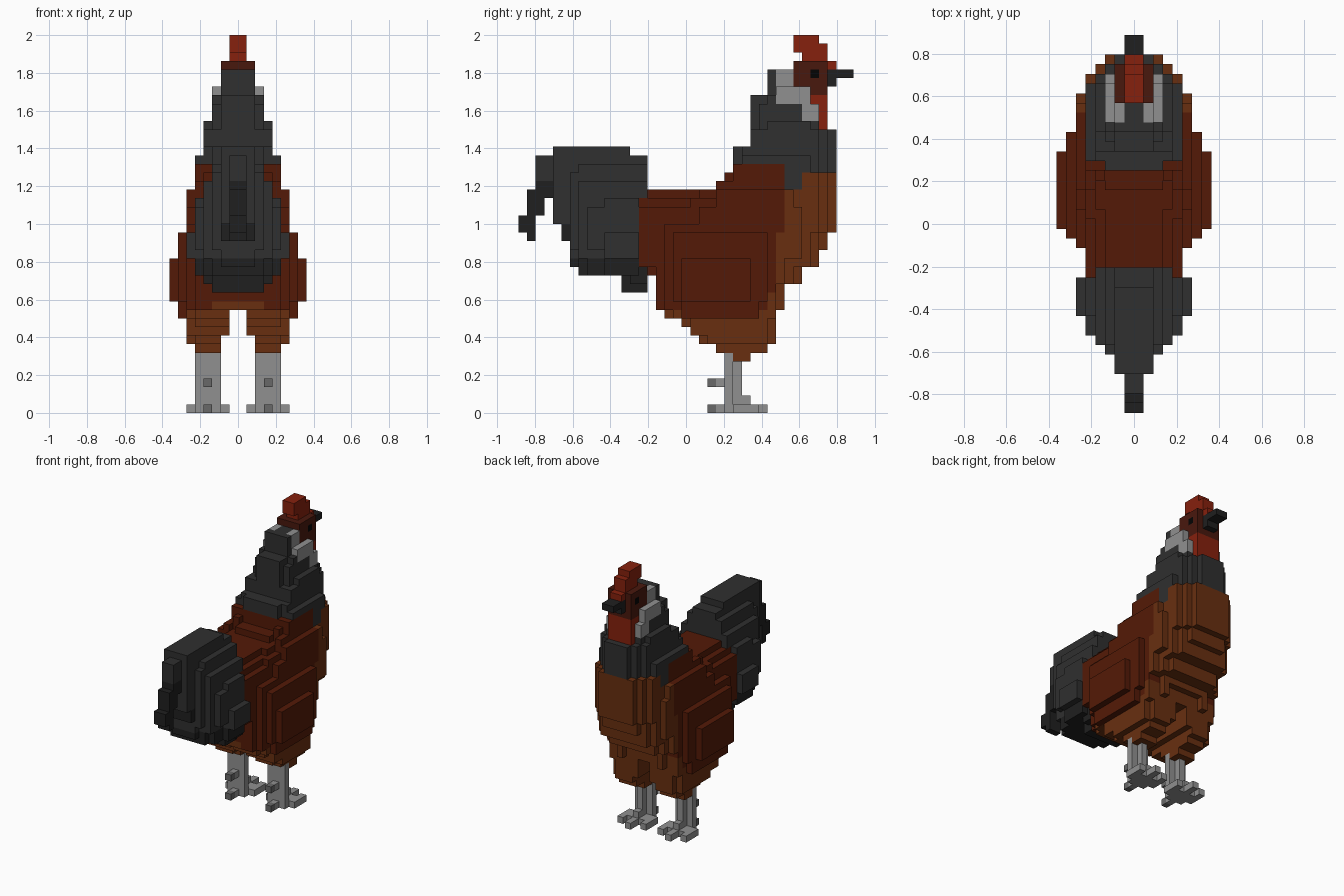
import bpy, bmesh
from mathutils import Vector

if "Cube" in bpy.data.objects:
    bpy.data.objects.remove(bpy.data.objects["Cube"])

S = 2 / 44            # size of one cube
cells = {}            # (x, y, z) cube index -> part name


def fill(part, x0, x1, *boxes):
    """Fill mirrored slabs x0..x1 with side-view boxes (y0, y1, z0, z1)."""
    for y0, y1, z0, z1 in boxes:
        for i in range(x0, x1):
            for j in range(y0, y1):
                for k in range(z0, z1):
                    cells[(i, j, k)] = part
                    cells[(-1 - i, j, k)] = part


# Tail: nested layers, thinnest is the long central sickle
fill("tail", 0, 1, (4, 13, 22, 31), (2, 15, 27, 30), (2, 4, 25, 28), (1, 3, 23, 26),
     (0, 2, 21, 23), (1, 2, 20, 21), (5, 15, 20, 22), (6, 15, 17, 20), (7, 15, 16, 17),
     (12, 15, 14, 16), (13, 15, 22, 30))
fill("tail", 1, 2, (4, 13, 27, 31), (4, 15, 22, 30), (5, 15, 20, 22),
     (6, 15, 17, 20), (7, 15, 16, 17), (12, 15, 14, 16))
fill("tail", 2, 3, (6, 15, 19, 28), (7, 15, 28, 29), (7, 15, 16, 19), (12, 15, 14, 16))
fill("tail", 3, 4, (7, 15, 18, 27), (8, 15, 16, 18), (13, 15, 15, 16))
fill("tail", 4, 5, (8, 14, 19, 24), (10, 14, 16, 25))
fill("tail", 5, 6, (10, 14, 18, 21))

# Body and thighs
belly = [(14, 16, 16, 26), (16, 37, 21, 26), (16, 36, 19, 21), (16, 35, 17, 19),
         (16, 33, 15, 17), (16, 31, 14, 15), (16, 30, 12, 14), (23, 37, 26, 27),
         (25, 37, 27, 28), (25, 33, 28, 29)]
thigh = [(17, 30, 11, 12), (19, 30, 10, 11), (20, 30, 9, 10)]
fill("body", 0, 1, *belly)
fill("body", 1, 2, *belly, *thigh)
fill("body", 2, 3, *belly, *thigh)
fill("body", 2, 5, *thigh, (21, 30, 8, 9), (23, 29, 7, 8), (25, 27, 6, 7))
fill("body", 3, 4, (14, 36, 21, 25), (14, 35, 17, 21), (16, 33, 15, 17), (16, 31, 12, 15),
     (21, 36, 25, 26), (24, 36, 26, 28), (25, 33, 28, 29))
fill("body", 4, 5, (14, 35, 21, 24), (14, 34, 17, 21), (16, 32, 15, 17), (16, 30, 12, 15),
     (20, 35, 24, 25), (23, 35, 25, 27), (25, 35, 27, 28), (25, 33, 28, 29))
fill("body", 5, 6, (17, 33, 18, 22), (17, 31, 15, 18), (17, 30, 12, 15), (18, 30, 11, 12),
     (20, 29, 9, 11), (22, 29, 8, 9), (21, 33, 22, 24), (23, 32, 24, 26))
fill("wing", 6, 7, (18, 29, 13, 21), (19, 28, 11, 13))
fill("wing", 7, 8, (19, 27, 13, 18))

# Neck hackles
fill("neck", 0, 2, (25, 37, 29, 31), (27, 37, 31, 33), (27, 35, 33, 37), (29, 34, 37, 40),
     (33, 37, 28, 29))
fill("neck", 2, 3, (25, 36, 29, 31), (27, 36, 31, 33), (28, 35, 33, 36), (29, 33, 36, 37),
     (33, 36, 28, 29))
fill("neck", 3, 4, (26, 35, 29, 31), (27, 35, 31, 33), (29, 34, 33, 34), (31, 35, 28, 29))
fill("neck", 4, 5, (26, 34, 29, 30), (31, 33, 26, 29), (33, 34, 28, 29))

# Head, wattle, comb, beak, eyes and ear patches
fill("head", 0, 2, (32, 36, 37, 41))
fill("wattle", 0, 2, (34, 36, 33, 37))
fill("comb", 0, 1, (32, 35, 42, 44), (33, 36, 41, 43), (35, 37, 40, 41))
fill("beak", 0, 1, (36, 39, 39, 40), (36, 37, 38, 39))
fill("eyes", 1, 2, (34, 35, 39, 40))
fill("ear_patches", 1, 2, (30, 32, 38, 40))
fill("ear_patches", 2, 3, (30, 34, 36, 38), (33, 35, 34, 36))

# Legs, feet and spurs
fill("legs", 2, 5, (24, 25, 1, 7), (24, 27, 0, 1))
fill("legs", 3, 4, (25, 26, 1, 7), (22, 29, 0, 1), (24, 27, 1, 2), (23, 24, 3, 4))
fill("legs", 1, 2, (25, 28, 0, 1))
fill("legs", 5, 6, (25, 28, 0, 1))
fill("claws", 3, 4, (22, 23, 3, 4), (22, 23, 0, 1))

# Split plumage by colour zone
for (i, j, k), part in list(cells.items()):
    if part == "body":
        x = max(i, -1 - i)
        if j >= 31 or (j >= 30 and k < 21) or (j >= 29 and k < 14) or k < 12 + (x < 3):
            cells[(i, j, k)] = "breast"
    elif part == "tail":
        if k < 18 or (j < 4 and k < 27) or (j < 6 and k < 22):
            cells[(i, j, k)] = "tail_underside"

colours = {
    "tail": (.029, .029, .029), "tail_underside": (.014, .014, .014),
    "body": (.088, .010, .002), "wing": (.088, .010, .002), "breast": (.14, .028, .005),
    "neck": (.029, .029, .029), "head": (.066, .009, .004), "wattle": (.24, .015, .004),
    "comb": (.24, .015, .004), "beak": (.014, .014, .014), "eyes": (.001, .001, .001),
    "ear_patches": (.28, .28, .28), "legs": (.28, .28, .28), "claws": (.14, .14, .14),
}


def build(part, colour):
    """Make one object from the exposed cube faces of a part."""
    bm = bmesh.new()
    verts = {}
    for c, name in cells.items():
        if name != part:
            continue
        for axis in range(3):
            u, v = (axis + 1) % 3, (axis + 2) % 3
            for side in (0, 1):
                n = list(c)
                n[axis] += 2 * side - 1
                if tuple(n) in cells:
                    continue
                loop = []
                for a, b in ((0, 0), (1, 0), (1, 1), (0, 1)):
                    p = list(c)
                    p[axis] += side
                    p[u] += a
                    p[v] += b
                    p = tuple(p)
                    if p not in verts:
                        verts[p] = bm.verts.new(Vector((p[0], p[1] - 19.5, p[2])) * S)
                    loop.append(verts[p])
                bm.faces.new(loop if side else loop[::-1])
    mesh = bpy.data.meshes.new(part)
    bm.to_mesh(mesh)
    bm.free()
    mat = bpy.data.materials.new(part)
    mat.diffuse_color = (*colour, 1)
    mat.use_nodes = True
    mat.node_tree.nodes["Principled BSDF"].inputs["Base Color"].default_value = mat.diffuse_color
    mesh.materials.append(mat)
    bpy.context.collection.objects.link(bpy.data.objects.new(part, mesh))


for part, colour in colours.items():
    build(part, colour)
